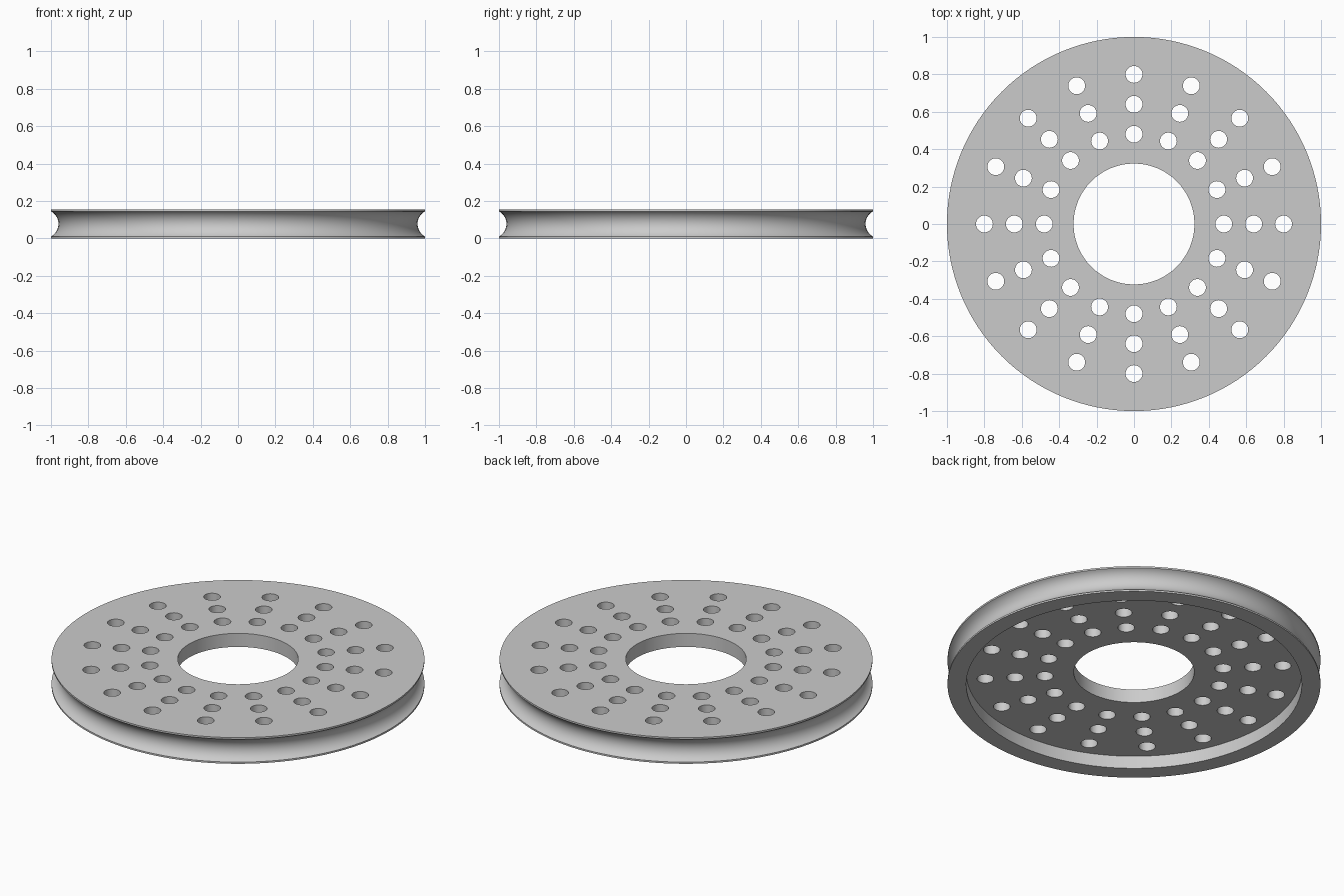
import bpy, bmesh, math
from mathutils import Matrix, Vector

cube = bpy.data.objects.get("Cube")
if cube:
    bpy.data.objects.remove(cube)

THICK, FLOOR, BORE, RECESS = 0.155, 0.075, 0.323, 0.90
LIP, DEPTH = 0.01, 0.04

grey = bpy.data.materials.new("plain grey")
grey.use_nodes = True
colour = (0.6, 0.6, 0.6, 1)
grey.diffuse_color = colour
grey.node_tree.nodes["Principled BSDF"].inputs["Base Color"].default_value = colour


def add_object(name, bm):
    bmesh.ops.recalc_face_normals(bm, faces=bm.faces)
    mesh = bpy.data.meshes.new(name)
    bm.to_mesh(mesh)
    bm.free()
    obj = bpy.data.objects.new(name, mesh)
    bpy.context.collection.objects.link(obj)
    mesh.materials.append(grey)
    return obj


def groove(steps=16):
    """Concave arc of the outer edge, from the lower lip to the upper lip."""
    half = THICK / 2 - LIP
    radius = (half ** 2 + DEPTH ** 2) / (2 * DEPTH)
    centre = 1 - DEPTH + radius
    sweep = math.asin(half / radius)
    angles = [sweep * (2 * i / steps - 1) for i in range(steps + 1)]
    return [(centre - radius * math.cos(a), THICK / 2 + radius * math.sin(a)) for a in angles]


# Wheel body: revolved section with a grooved rim and a recessed underside
section = [(BORE, FLOOR), (RECESS, FLOOR), (RECESS, 0), (1, 0)]
section += groove() + [(1, THICK), (BORE, THICK)]
bm = bmesh.new()
verts = [bm.verts.new((r, 0, z)) for r, z in section]
edges = [bm.edges.new((v, verts[i - 1])) for i, v in enumerate(verts)]
bmesh.ops.spin(bm, geom=verts + edges, cent=(0, 0, 0), axis=(0, 0, 1),
               angle=math.tau, steps=128, use_merge=True)
bmesh.ops.remove_doubles(bm, verts=bm.verts, dist=0.0001)
wheel = add_object("pulley_wheel", bm)

# Drill cutters: three rings of sixteen round holes
bm = bmesh.new()
for ring in (0.48, 0.64, 0.80):
    for i in range(16):
        turn = Matrix.Rotation(math.tau * i / 16, 4, "Z")
        place = turn @ Matrix.Translation(Vector((ring, 0, THICK)))
        bmesh.ops.create_cone(bm, cap_ends=True, segments=32, radius1=0.045,
                              radius2=0.045, depth=0.3, matrix=place)
drills = add_object("hole_cutters", bm)
drills.hide_render = True

# Cut the holes through the web
cut = wheel.modifiers.new("holes", "BOOLEAN")
cut.operation, cut.solver, cut.object = "DIFFERENCE", "EXACT", drills
for obj in bpy.context.selected_objects:
    obj.select_set(False)
wheel.select_set(True)
bpy.context.view_layer.objects.active = wheel
bpy.ops.object.modifier_apply(modifier=cut.name)
bpy.data.objects.remove(drills)
bpy.ops.object.shade_smooth_by_angle(angle=math.radians(25))
